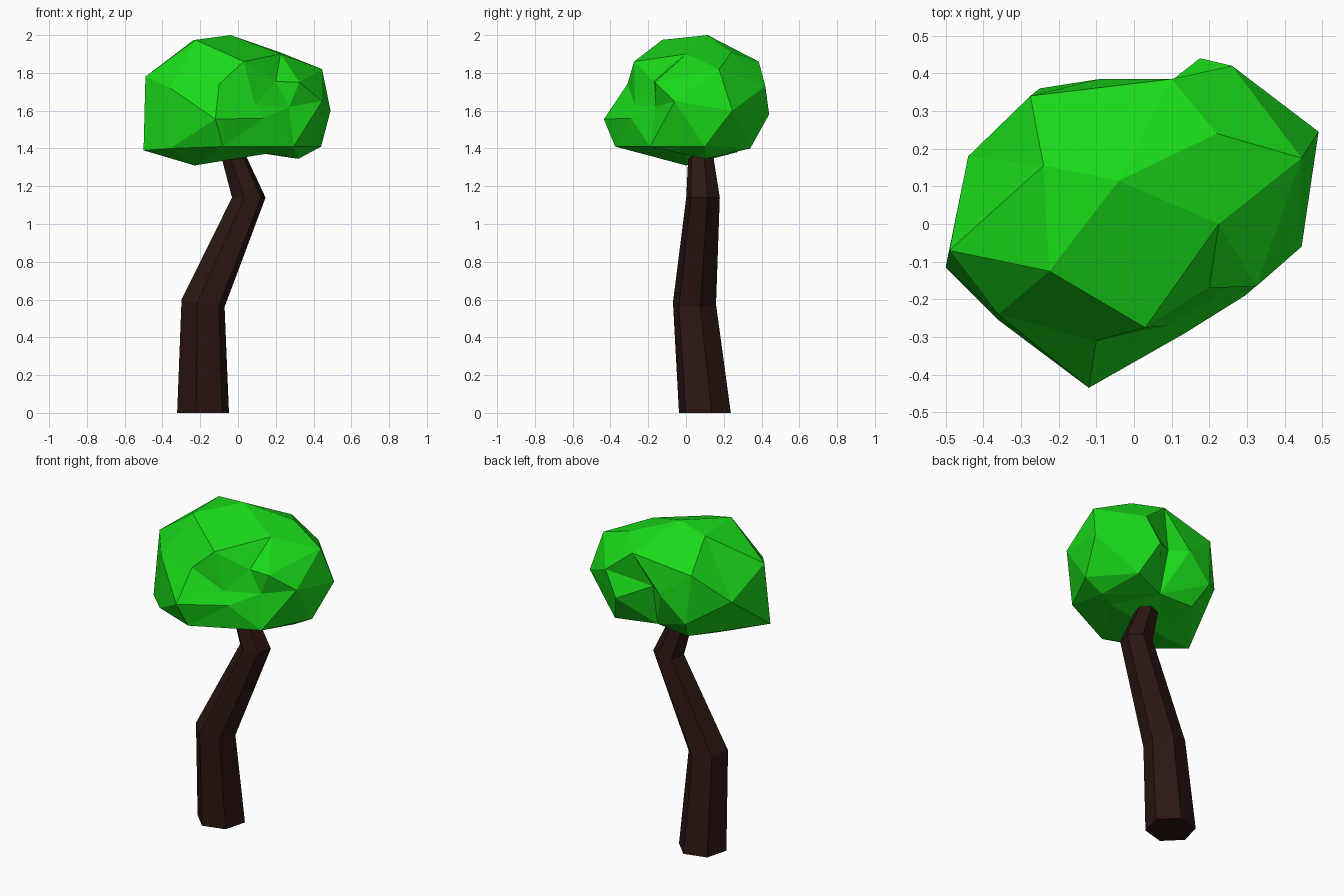
import bpy, bmesh, math
from mathutils import Vector


def finish(bm, name, color):
    bmesh.ops.recalc_face_normals(bm, faces=bm.faces[:])
    me = bpy.data.meshes.new(name)
    bm.to_mesh(me)
    bm.free()
    ob = bpy.data.objects.new(name, me)
    bpy.context.collection.objects.link(ob)
    mat = bpy.data.materials.new(name + "_color")
    mat.diffuse_color = color
    me.materials.append(mat)


# Crooked six-sided trunk: centre x, y, z, radius, tilt (dz/dx)
rings = [(-0.185, 0.10, 0.0, 0.142, 0), (-0.185, 0.045, 0.58, 0.118, -0.17),
         (0.057, 0.09, 1.14, 0.092, 0), (-0.045, 0.075, 1.42, 0.062, 0)]
bm = bmesh.new()
loops = []
for x, y, z, r, tilt in rings:
    loop = []
    for i in range(6):
        a = math.radians(15 + 60 * i)
        dx = r * math.cos(a)
        loop.append(bm.verts.new((x + dx, y + r * math.sin(a), z + tilt * dx)))
    loops.append(loop)
for a, b in zip(loops, loops[1:]):
    for i in range(6):
        j = (i + 1) % 6
        bm.faces.new((a[i], a[j], b[j], b[i]))
bm.faces.new(loops[0])
bm.faces.new(loops[-1])
finish(bm, "trunk", (0.025, 0.008, 0.006, 1))

# Faceted foliage: corner points, connected by hulling their directions
corners = [
    (-.04, .115, 2), (-.24, .155, 1.97), (-.225, -.125, 1.975), (.22, .24, 1.91),
    (.225, 0, 1.9), (.1, .385, 1.86), (-.49, -.07, 1.78), (-.5, -.115, 1.39),
    (-.36, -.24, 1.72), (-.36, -.255, 1.4), (-.12, -.435, 1.555), (-.08, -.375, 1.41),
    (.03, -.275, 1.86), (-.1, -.31, 1.74), (.09, -.27, 1.63), (.2, -.17, 1.755),
    (.135, -.29, 1.56), (.325, -.165, 1.75), (.27, -.16, 1.62), (.295, -.19, 1.41),
    (.445, -.06, 1.65), (.445, .175, 1.82), (.49, .245, 1.6), (.44, .1, 1.41),
    (.32, .1, 1.345), (.26, .42, 1.73), (.175, .44, 1.58), (.25, .34, 1.4),
    (.01, .31, 1.65), (-.09, .385, 1.65), (-.275, .34, 1.8), (-.25, .36, 1.5),
    (-.44, .18, 1.62), (-.2, .27, 1.38), (.02, .25, 1.39), (-.23, 0, 1.31),
    (.17, 0, 1.375)]
center = Vector((0, 0.03, 1.62))
bm = bmesh.new()
place = {}
for c in corners:
    v = bm.verts.new((Vector(c) - center).normalized())
    place[v] = c
bmesh.ops.convex_hull(bm, input=bm.verts[:])
for v, c in place.items():
    v.co = c
finish(bm, "foliage", (0.01, 0.7, 0.01, 1))
